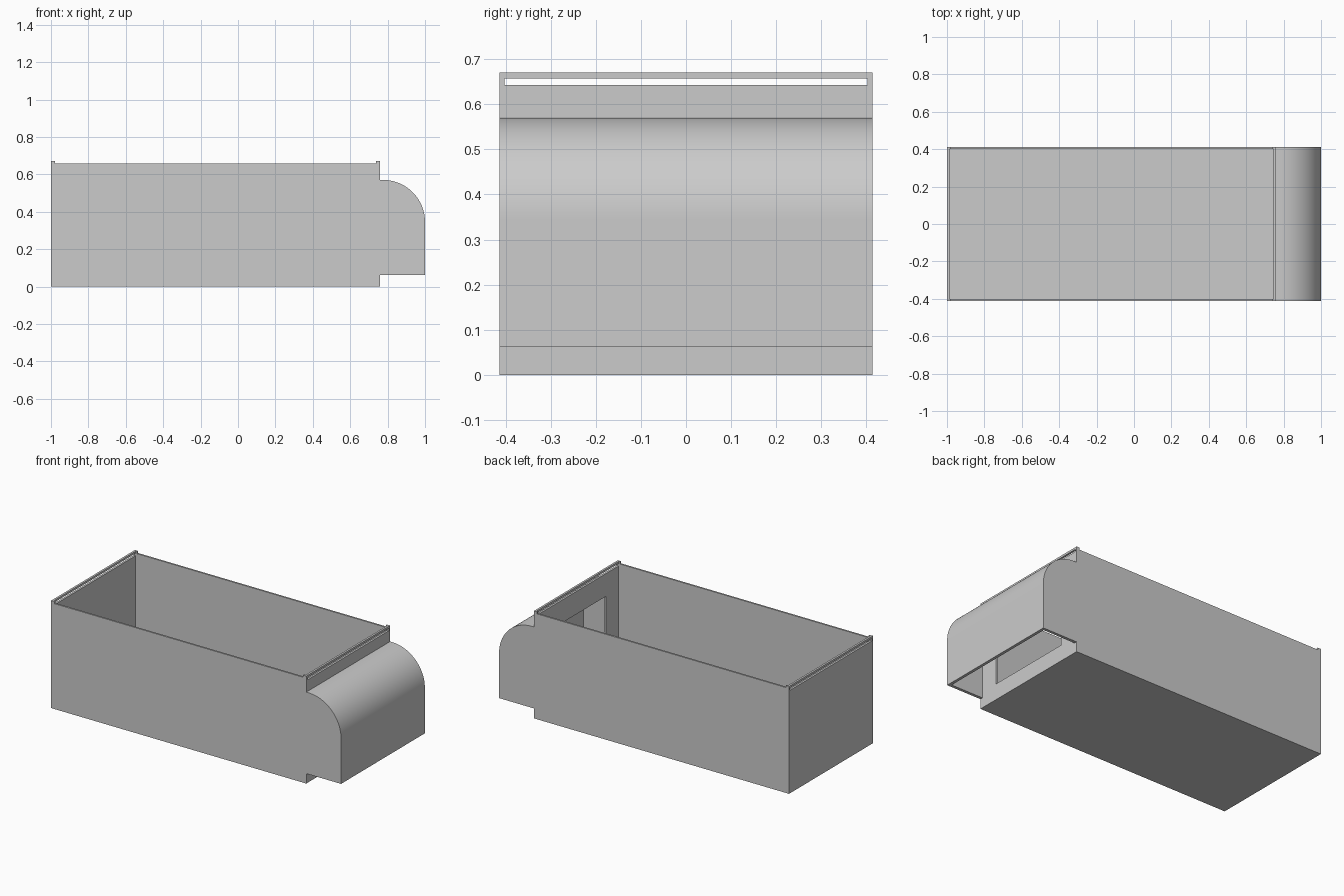
import bpy, bmesh, math

if "Cube" in bpy.data.objects:
    bpy.data.objects.remove(bpy.data.objects["Cube"], do_unlink=True)

grey = bpy.data.materials.new("plain grey")
grey.use_nodes = True
colour = (0.6, 0.6, 0.6, 1)
grey.diffuse_color = colour
for node in grey.node_tree.nodes:
    if node.type == 'BSDF_PRINCIPLED':
        node.inputs["Base Color"].default_value = colour

HALF = 0.413            # half width of the bin
WALL = 0.011            # side walls
END = 0.013             # end walls
CHUTE = 0.018           # chute shell
FRONT = 0.76            # x of the wall carrying the chute
TOP, RIM, TAB = 0.657, 0.67, 0.022
CHUTE_TOP, CHUTE_BOTTOM, RADIUS = 0.57, 0.062, 0.225


def prism(name, points, half):
    """Extrude an x-z outline symmetrically along y."""
    bm = bmesh.new()
    face = bm.faces.new([bm.verts.new((x, -half, z)) for x, z in points])
    new = bmesh.ops.extrude_face_region(bm, geom=[face])["geom"]
    bmesh.ops.translate(bm, vec=(0, 2 * half, 0),
                        verts=[v for v in new if isinstance(v, bmesh.types.BMVert)])
    bmesh.ops.recalc_face_normals(bm, faces=bm.faces[:])
    mesh = bpy.data.meshes.new(name)
    bm.to_mesh(mesh)
    bm.free()
    mesh.materials.append(grey)
    obj = bpy.data.objects.new(name, mesh)
    bpy.context.collection.objects.link(obj)
    return obj


def rect(x0, x1, z0, z1):
    return [(x0, z0), (x1, z0), (x1, z1), (x0, z1)]


def chute_arc(inset, steps=24):
    """Rounded shoulder of the chute, from its outer face up to its top."""
    r = RADIUS - inset
    angles = [math.pi / 2 * i / steps for i in range(steps + 1)]
    return [(1 - RADIUS + r * math.cos(a), CHUTE_TOP - RADIUS + r * math.sin(a))
            for a in angles]


# Bin and chute silhouette, with raised tabs at both ends of the rim
outline = [(-1, 0), (FRONT, 0), (FRONT, CHUTE_BOTTOM), (1, CHUTE_BOTTOM)]
outline += chute_arc(0)
outline += [(FRONT, CHUTE_TOP), (FRONT, RIM), (FRONT - TAB, RIM), (FRONT - TAB, TOP),
            (TAB - 1, TOP), (TAB - 1, RIM), (-1, RIM)]
body = prism("bin_with_chute", outline, HALF)

# Hollows: bin cavity, open-bottomed chute, wall window, lid slots
cutters = [
    prism("cavity_cutter", rect(END - 1, FRONT - END, 0.015, 1), HALF - WALL),
    prism("chute_cutter", [(FRONT, -0.1), (1 - CHUTE, -0.1)] + chute_arc(CHUTE)
          + [(FRONT, CHUTE_TOP - CHUTE)], HALF - CHUTE),
    prism("window_cutter", rect(FRONT - 0.05, FRONT + 0.05, 0.1, 0.5), 0.28),
    prism("slot_cutter", rect(-1.1, FRONT + 0.1, 0.642, TOP), HALF - WALL),
]
bpy.ops.object.select_all(action='DESELECT')
body.select_set(True)
bpy.context.view_layer.objects.active = body
for cutter in cutters:
    cutter.hide_render = True
    mod = body.modifiers.new(cutter.name, 'BOOLEAN')
    mod.operation, mod.solver, mod.object = 'DIFFERENCE', 'EXACT', cutter
    bpy.ops.object.modifier_apply(modifier=mod.name)
    bpy.data.objects.remove(cutter, do_unlink=True)

bpy.ops.object.shade_smooth_by_angle(angle=math.radians(30))
